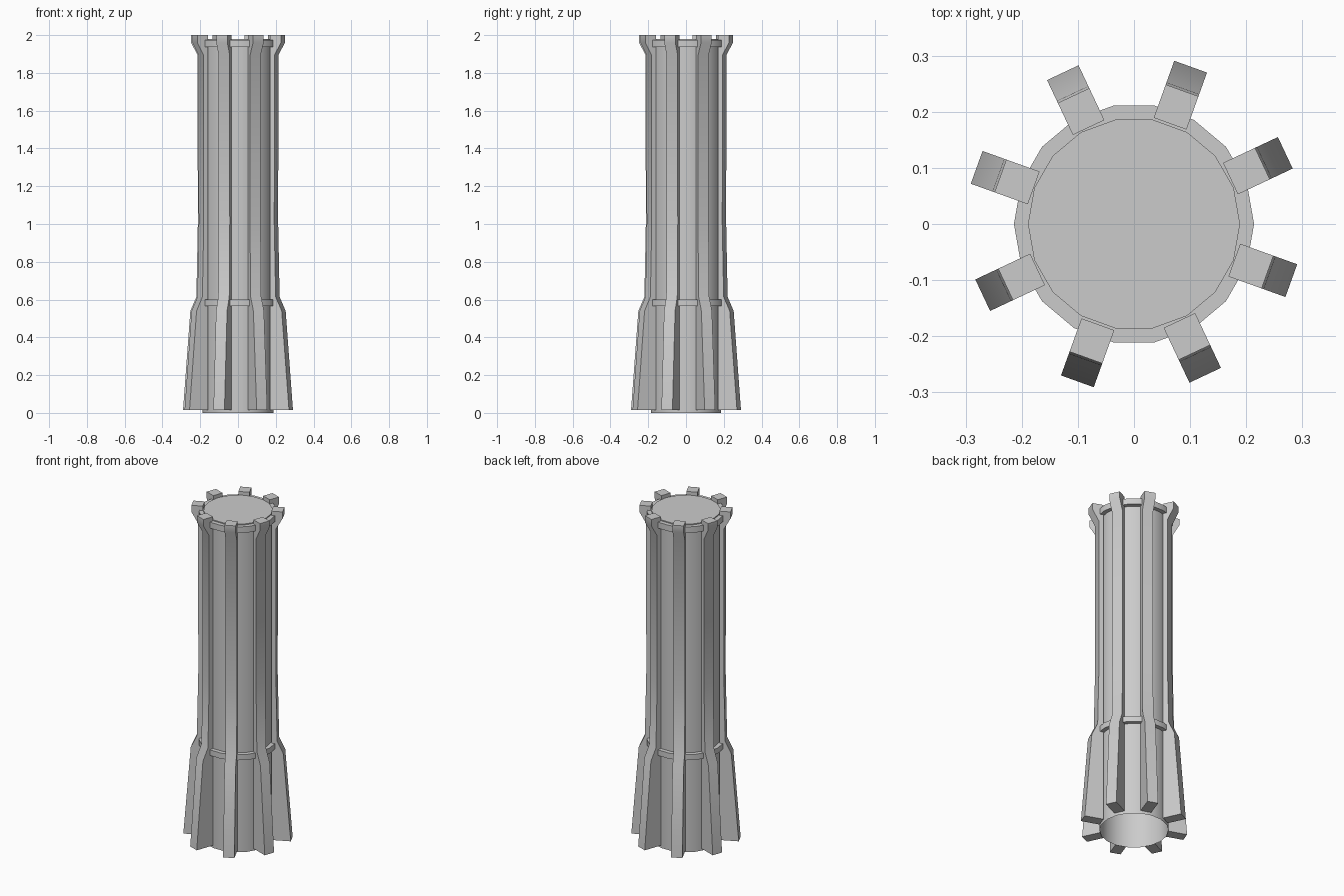
import bpy, bmesh, math
from mathutils import Matrix

cube = bpy.data.objects.get("Cube")
if cube:
    bpy.data.objects.remove(cube, do_unlink=True)

SIDES = 18
FINS = 8
FIN_ANGLE = math.radians(25.2)
FIN_HALF = 0.031

grey = bpy.data.materials.new("plain_grey")
grey.use_nodes = True
grey.diffuse_color = (0.6, 0.6, 0.6, 1)
for node in grey.node_tree.nodes:
    if node.type == 'BSDF_PRINCIPLED':
        node.inputs["Base Color"].default_value = grey.diffuse_color


def finish(bm, name):
    """Turn a bmesh into a smooth object with sharp corners."""
    mesh = bpy.data.meshes.new(name)
    bm.to_mesh(mesh)
    bm.free()
    mesh.materials.append(grey)
    obj = bpy.data.objects.new(name, mesh)
    bpy.context.collection.objects.link(obj)
    bpy.ops.object.select_all(action='DESELECT')
    obj.select_set(True)
    bpy.context.view_layer.objects.active = obj
    bpy.ops.object.shade_smooth_by_angle(angle=math.radians(30))
    return obj


def lathe(name, profile, cap=False):
    """Revolve (radius, height) points; optionally close the last loop."""
    bm = bmesh.new()
    loops = []
    for r, z in profile:
        loops.append([bm.verts.new((r * math.cos(i * math.tau / SIDES),
                                    r * math.sin(i * math.tau / SIDES), z))
                      for i in range(SIDES)])
    for low, high in zip(loops, loops[1:]):
        for i in range(SIDES):
            j = (i + 1) % SIDES
            bm.faces.new((low[i], low[j], high[j], high[i]))
    if cap:
        bm.faces.new(loops[-1])
    return finish(bm, name)


# Central tube, open underneath and capped on top
lathe("core_tube", [(0.189, 0), (0.189, 1.98)], cap=True)

# Two narrow bands around the tube
for name, low, high in (("lower_band", 0.566, 0.6), ("upper_band", 1.938, 1.974)):
    lathe(name, [(0.188, low), (0.214, low), (0.214, high), (0.188, high)])

# Radial fins, flared at the foot and at the top
fin_profile = [(0.19, 0.016), (0.298, 0.016), (0.257, 0.54), (0.223, 0.614),
               (0.215, 1.0), (0.216, 1.894), (0.253, 1.96), (0.253, 2.0),
               (0.19, 2.0)]
for k in range(FINS):
    bm = bmesh.new()
    side = bm.faces.new([bm.verts.new((r, -FIN_HALF, z)) for r, z in fin_profile])
    moved = bmesh.ops.extrude_face_region(bm, geom=[side])["geom"]
    bmesh.ops.translate(bm, vec=(0, 2 * FIN_HALF, 0),
                        verts=[v for v in moved if isinstance(v, bmesh.types.BMVert)])
    bmesh.ops.recalc_face_normals(bm, faces=bm.faces)
    turn = Matrix.Rotation(FIN_ANGLE + k * math.tau / FINS, 4, 'Z')
    bmesh.ops.transform(bm, matrix=turn, verts=bm.verts)
    finish(bm, f"fin_{k + 1}")
